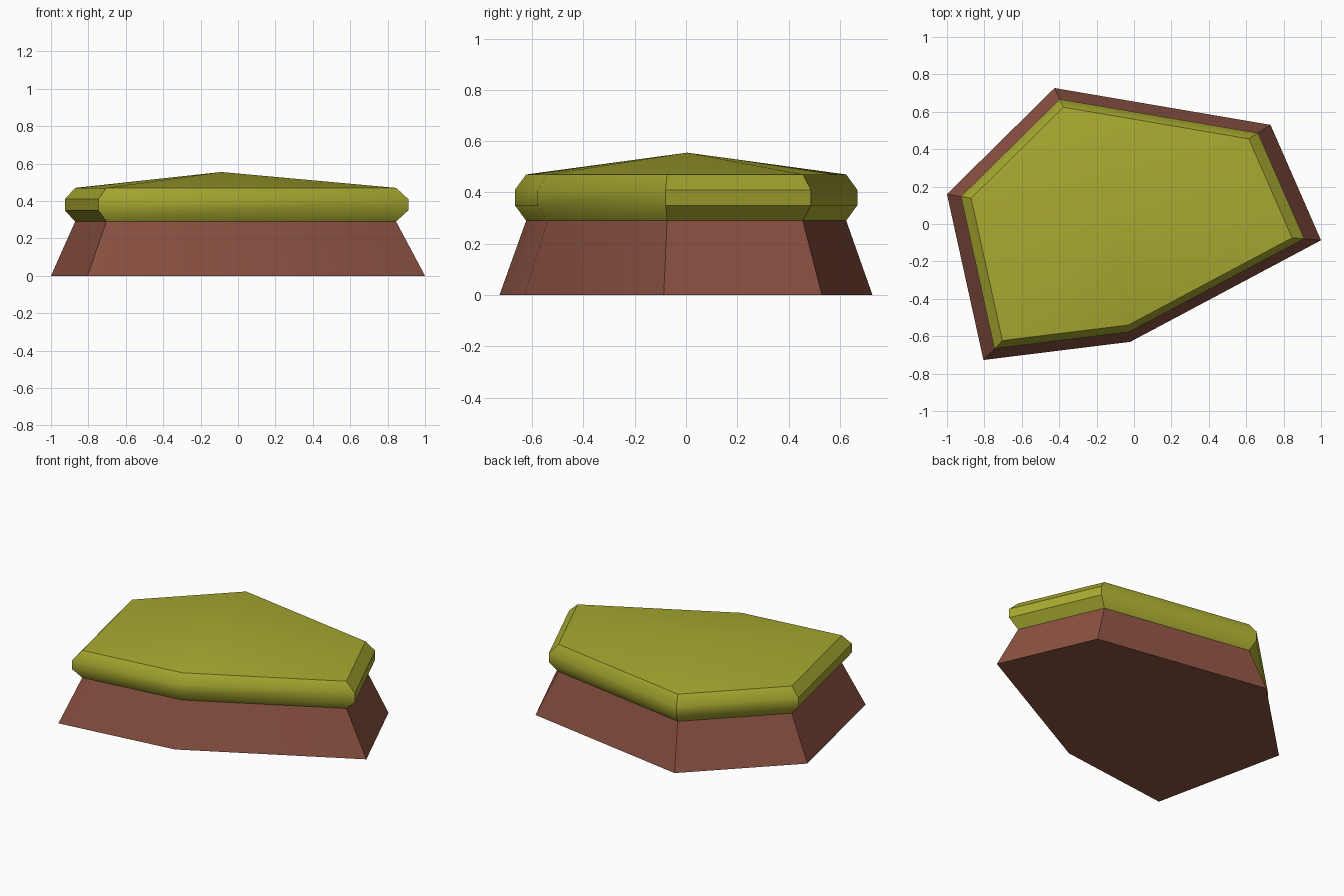
import bpy, bmesh, math

if "Cube" in bpy.data.objects:
    bpy.data.objects.remove(bpy.data.objects["Cube"])

# Irregular six-sided footprint, counter-clockwise, and the point it tapers towards
OUTLINE = [(-1.0, 0.16), (-0.805, -0.727), (-0.02, -0.63),
           (1.0, -0.087), (0.73, 0.53), (-0.425, 0.727)]
CX, CY = -0.09, 0.005


def material(name, rgb):
    m = bpy.data.materials.new(name)
    m.diffuse_color = (*rgb, 1)
    m.use_nodes = True
    m.node_tree.nodes["Principled BSDF"].inputs["Base Color"].default_value = m.diffuse_color
    return m


def loft(name, rings, mat, apex=None, floor=False):
    """Stack scaled copies of the outline; rings are (scale, z)."""
    bm = bmesh.new()
    loops = [[bm.verts.new((CX + (x - CX) * s, CY + (y - CY) * s, z))
              for x, y in OUTLINE] for s, z in rings]
    n = len(OUTLINE)
    for a, b in zip(loops, loops[1:]):
        for i in range(n):
            j = (i + 1) % n
            bm.faces.new((a[i], a[j], b[j], b[i]))
    if floor:
        bm.faces.new(loops[0][::-1])
    if apex is not None:
        tip = bm.verts.new((CX, CY, apex))
        for i in range(n):
            bm.faces.new((loops[-1][i], loops[-1][(i + 1) % n], tip))
    me = bpy.data.meshes.new(name)
    bm.to_mesh(me)
    bm.free()
    me.materials.append(mat)
    ob = bpy.data.objects.new(name, me)
    bpy.context.collection.objects.link(ob)
    bpy.ops.object.select_all(action='DESELECT')
    ob.select_set(True)
    bpy.context.view_layer.objects.active = ob
    bpy.ops.object.shade_smooth_by_angle(angle=math.radians(40))
    return ob


# Tapered foot
loft("base", [(1.0, 0), (0.858, 0.29)],
     material("reddish brown", (0.265, 0.085, 0.056)), floor=True)

# Rounded rim with a shallow peaked top
loft("cap", [(0.858, 0.29), (0.918, 0.35), (0.918, 0.41), (0.858, 0.47)],
     material("olive green", (0.39, 0.40, 0.03)), apex=0.555)
